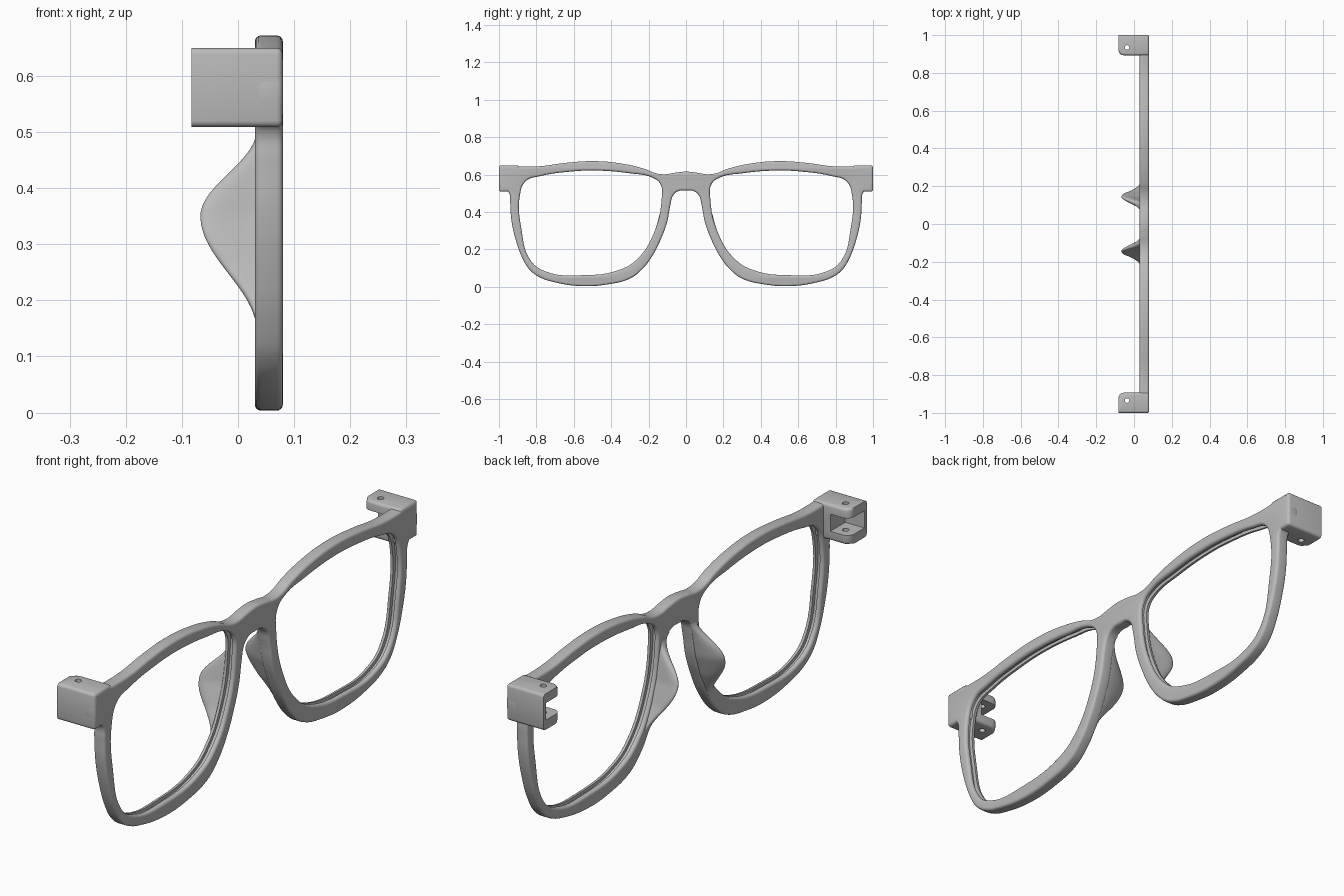
import bpy, bmesh, math
from mathutils import Matrix, Vector

if "Cube" in bpy.data.objects:
    bpy.data.objects.remove(bpy.data.objects["Cube"])

grey = bpy.data.materials.new("matte_grey")
grey.use_nodes = True
COLOUR = (0.5, 0.5, 0.5, 1)
grey.diffuse_color = COLOUR
grey.node_tree.nodes["Principled BSDF"].inputs["Base Color"].default_value = COLOUR

# Half outline of the frame (y, z), from the bridge top round to the bridge underside
OUTLINE = [(0, .616), (.06, .61), (.11, .602), (.16, .607), (.22, .63), (.35, .66), (.5, .672),
           (.65, .662), (.78, .645), (.88, .643), (.96, .648), (.99, .645), (.995, .63),
           (.995, .53), (.985, .516), (.96, .514), (.945, .5), (.94, .45), (.934, .36),
           (.91, .25), (.873, .15), (.835, .09), (.78, .05), (.7, .024), (.56, .004),
           (.42, .013), (.3, .044), (.24, .088), (.18, .165), (.13, .265), (.1, .35),
           (.083, .44), (.068, .49), (.04, .512), (0, .515)]
LENS = [(.137, .55), (.13, .47), (.175, .28), (.26, .15), (.35, .093), (.56, .062), (.75, .082),
        (.83, .14), (.88, .31), (.888, .49), (.857, .565), (.78, .592), (.62, .616), (.485, .622),
        (.3, .607), (.18, .584)]
FACING = Matrix(((0, 0, 1, 0), (1, 0, 0, 0), (0, 1, 0, 0), (0, 0, 0, 1)))


def mirrored(points):
    return [(-y, z) for y, z in reversed(points)]


def add_object(name, mesh):
    obj = bpy.data.objects.new(name, mesh)
    bpy.context.collection.objects.link(obj)
    mesh.materials.clear()
    mesh.materials.append(grey)
    return obj


def plate(name, loops, x, half, bevel=0.0):
    """Smooth closed loops filled and extruded along x, with rounded rims."""
    curve = bpy.data.curves.new(name, "CURVE")
    curve.dimensions, curve.fill_mode = "2D", "BOTH"
    curve.resolution_u = 6
    curve.extrude, curve.bevel_depth = half - bevel, bevel
    curve.offset, curve.bevel_resolution = -bevel, 3
    for loop in loops:
        spline = curve.splines.new("BEZIER")
        spline.bezier_points.add(len(loop) - 1)
        spline.use_cyclic_u = True
        for point, (y, z) in zip(spline.bezier_points, loop):
            point.co = (y, z, 0)
            point.handle_left_type = point.handle_right_type = "AUTO"
    temp = bpy.data.objects.new(name, curve)
    bpy.context.collection.objects.link(temp)
    bpy.context.view_layer.update()
    mesh = bpy.data.meshes.new_from_object(temp.evaluated_get(bpy.context.evaluated_depsgraph_get()))
    bpy.data.objects.remove(temp)
    bm = bmesh.new()
    bm.from_mesh(mesh)
    bmesh.ops.remove_doubles(bm, verts=bm.verts, dist=1e-5)
    bmesh.ops.recalc_face_normals(bm, faces=bm.faces)
    bm.to_mesh(mesh)
    bm.free()
    mesh.transform(Matrix.Translation((x, 0, 0)) @ FACING)
    return add_object(name, mesh)


def box(name, low, high):
    bm = bmesh.new()
    bmesh.ops.create_cube(bm, size=1)
    low, high = Vector(low), Vector(high)
    for v in bm.verts:
        v.co = Vector(((low[i] + high[i]) / 2 + v.co[i] * (high[i] - low[i]) for i in range(3)))
    mesh = bpy.data.meshes.new(name)
    bm.to_mesh(mesh)
    bm.free()
    return add_object(name, mesh)


def cut(target, *cutters):
    for cutter in cutters:
        mod = target.modifiers.new("cut", "BOOLEAN")
        mod.operation, mod.solver, mod.object = "DIFFERENCE", "EXACT", cutter
        cutter.hide_render = True
        cutter.hide_set(True)


def smooth(obj, angle=35):
    bpy.ops.object.select_all(action="DESELECT")
    obj.select_set(True)
    bpy.context.view_layer.objects.active = obj
    bpy.ops.object.shade_smooth_by_angle(angle=math.radians(angle))


# Frame with two lens openings and a groove inside each
outline = OUTLINE + mirrored(OUTLINE)[1:-1]
frame = plate("frame", [outline, LENS, mirrored(LENS)], .055, .025, .011)
groove = [(.51 + (y - .51) * 1.04, .345 + (z - .345) * 1.045) for y, z in LENS]
for side, loop in (("left", groove), ("right", mirrored(groove))):
    cut(frame, plate(side + "_groove_cutter", [loop], .055, .009))
smooth(frame)


def hinge(side, s):
    """Corner block with two tabs, a slot open to the back and inside, and a pin hole."""
    block = box(side + "_hinge_block", (-.083, .893, .509), (.0795, 1, .65))
    bm = bmesh.new()
    bm.from_mesh(block.data)
    inner = [e for e in bm.edges if all(v.co.x < 0 and v.co.y < .95 for v in e.verts)]
    bmesh.ops.bevel(bm, geom=inner, offset=.03, segments=6, affect="EDGES", profile=.5)
    rims = [e for e in bm.edges if e.calc_face_angle(0) > 1
            and not all(v.co.x < -.08 for v in e.verts)]
    bmesh.ops.bevel(bm, geom=rims, offset=.011, segments=3, affect="EDGES", profile=.5)
    bm.to_mesh(block.data)
    bm.free()
    slot = box(side + "_slot_cutter", (-.2, .8, .546), (.0, .985, .613))
    bm = bmesh.new()
    bmesh.ops.create_cone(bm, cap_ends=True, segments=20, radius1=.012, radius2=.012, depth=.4,
                          matrix=Matrix.Translation((-.037, .935, .58)))
    pin_mesh = bpy.data.meshes.new("pin")
    bm.to_mesh(pin_mesh)
    bm.free()
    pin = add_object(side + "_pin_cutter", pin_mesh)
    for obj in (block, slot, pin):
        if s < 0:
            obj.data.transform(Matrix.Scale(-1, 4, (0, 1, 0)))
            obj.data.flip_normals()
    cut(block, slot, pin)
    smooth(block)


def nose_y(z):
    """Distance of the nose-side rim from the centre at a height."""
    side = OUTLINE[-8:-1]
    for (ya, za), (yb, zb) in zip(side, side[1:]):
        if za <= z <= zb:
            return ya + (yb - ya) * (z - za) / (zb - za)
    return side[-1][0] if z > .4 else side[0][0]


def nose_pad(side, s):
    """Fin swelling backwards from the rim beside the nose."""
    bm = bmesh.new()
    rings = []
    for i in range(33):
        z = .145 + .358 * i / 32
        t = (z - .145) / .205 if z < .35 else (.503 - z) / .153
        reach = .1 * (math.sin(t * math.pi / 2) ** 2)
        y0 = nose_y(z) + .004
        lean, width = .022 * reach / .1, .036
        ring = []
        for j in range(17):
            a = math.pi * j / 16
            ring.append(bm.verts.new((.034 - reach * math.sin(a) ** .8 - .001,
                                      s * (y0 + lean * math.sin(a) + width * (1 - math.cos(a)) / 2), z)))
        ring += [bm.verts.new((.045, s * (y0 + width), z)), bm.verts.new((.045, s * y0, z))]
        rings.append(ring)
    n = len(rings[0])
    for a, b in zip(rings, rings[1:]):
        for j in range(n):
            k = (j + 1) % n
            bm.faces.new((a[j], a[k], b[k], b[j]))
    bm.faces.new(rings[0])
    bm.faces.new(rings[-1])
    bmesh.ops.recalc_face_normals(bm, faces=bm.faces)
    mesh = bpy.data.meshes.new(side + "_nose_pad")
    bm.to_mesh(mesh)
    bm.free()
    smooth(add_object(side + "_nose_pad", mesh), 50)


for side, s in (("left", 1), ("right", -1)):
    hinge(side, s)
    nose_pad(side, s)
